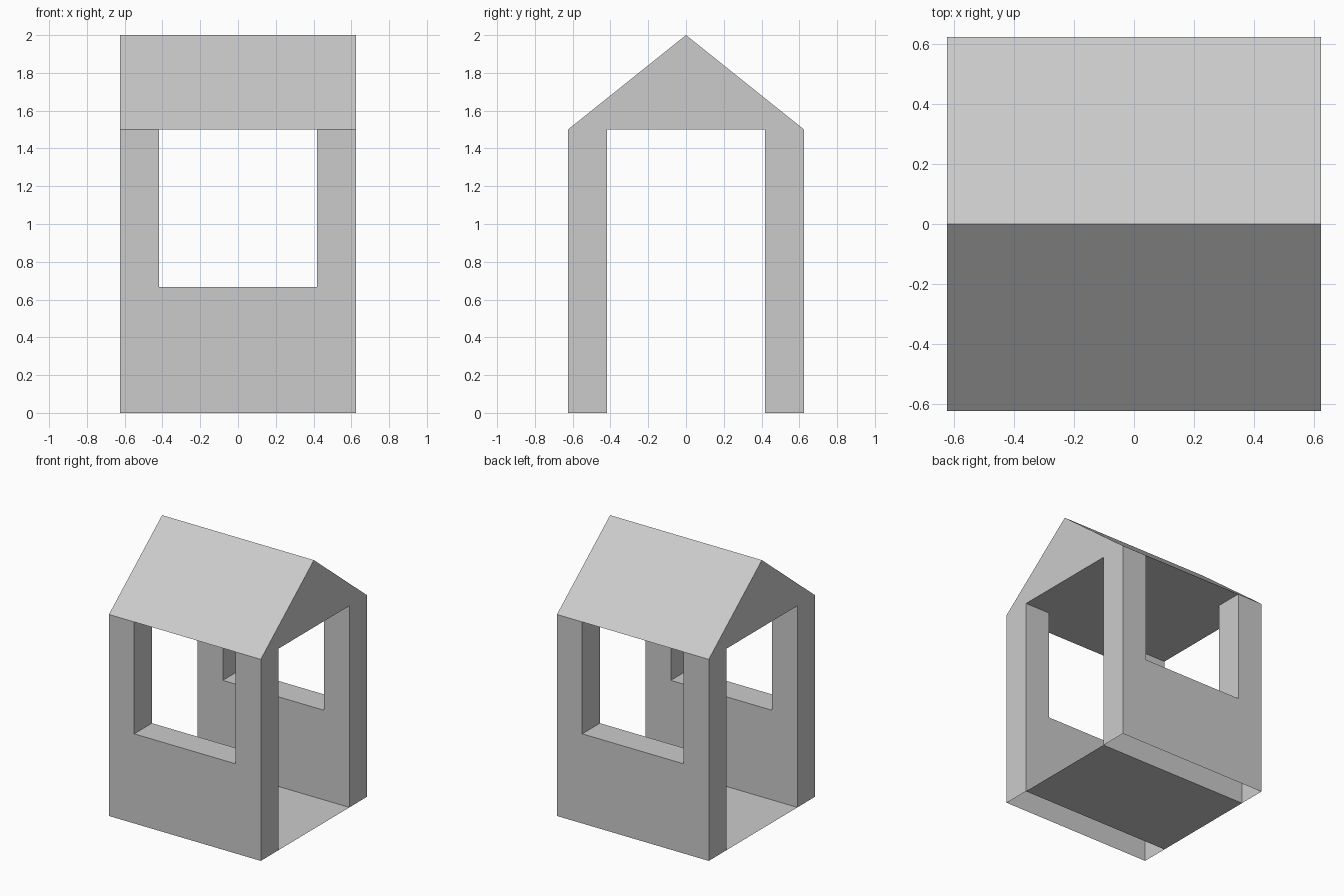
import bpy, bmesh

if "Cube" in bpy.data.objects:
    bpy.data.objects.remove(bpy.data.objects["Cube"])

H = 0.625      # half width and depth
W = 0.417      # half size of door and window openings
EAVE, RIDGE, SILL = 1.5, 2.0, 0.667


def build(name, polygons):
    """Make one object from flat polygons, welded along shared edges."""
    bm = bmesh.new()
    for pts in polygons:
        bm.faces.new([bm.verts.new(p) for p in pts])
    bmesh.ops.remove_doubles(bm, verts=bm.verts, dist=1e-4)
    bmesh.ops.recalc_face_normals(bm, faces=bm.faces)
    mesh = bpy.data.meshes.new(name)
    bm.to_mesh(mesh)
    bm.free()
    obj = bpy.data.objects.new(name, mesh)
    bpy.context.collection.objects.link(obj)
    return obj


polys = []

# Gable ends with doorway
end = [(-H, 0), (-W, 0), (-W, EAVE), (W, EAVE), (W, 0),
       (H, 0), (H, EAVE), (0, RIDGE), (-H, EAVE)]
for x in (-H, H):
    polys.append([(x, y, z) for y, z in end])

# Long walls: outer and inner skins around a window, open underneath
wall = [(-H, 0), (H, 0), (H, EAVE), (W, EAVE), (W, SILL),
        (-W, SILL), (-W, EAVE), (-H, EAVE)]
window = wall[3:7]
for s in (-1, 1):
    for y in (s * H, s * W):
        polys.append([(x, y, z) for x, z in wall])
    # Window jambs and sill
    for (x0, z0), (x1, z1) in zip(window, window[1:]):
        polys.append([(x0, s * H, z0), (x1, s * H, z1),
                      (x1, s * W, z1), (x0, s * W, z0)])
    # Roof slope
    polys.append([(-H, 0, RIDGE), (H, 0, RIDGE)]
                 + [(x, s * H, EAVE) for x in (H, W, -W, -H)])

# Ceiling, reaching out over the window openings
cross = [(-H, -W), (-W, -W), (-W, -H), (W, -H), (W, -W), (H, -W),
         (H, W), (W, W), (W, H), (-W, H), (-W, W), (-H, W)]
polys.append([(x, y, EAVE) for x, y in cross])
build("hut_shell", polys)

# Floor sheet between the walls
floor = build("floor", [[(-H, -W, 0), (H, -W, 0), (H, W, 0), (-H, W, 0)]])
if floor.data.polygons[0].normal.z < 0:
    floor.data.flip_normals()
